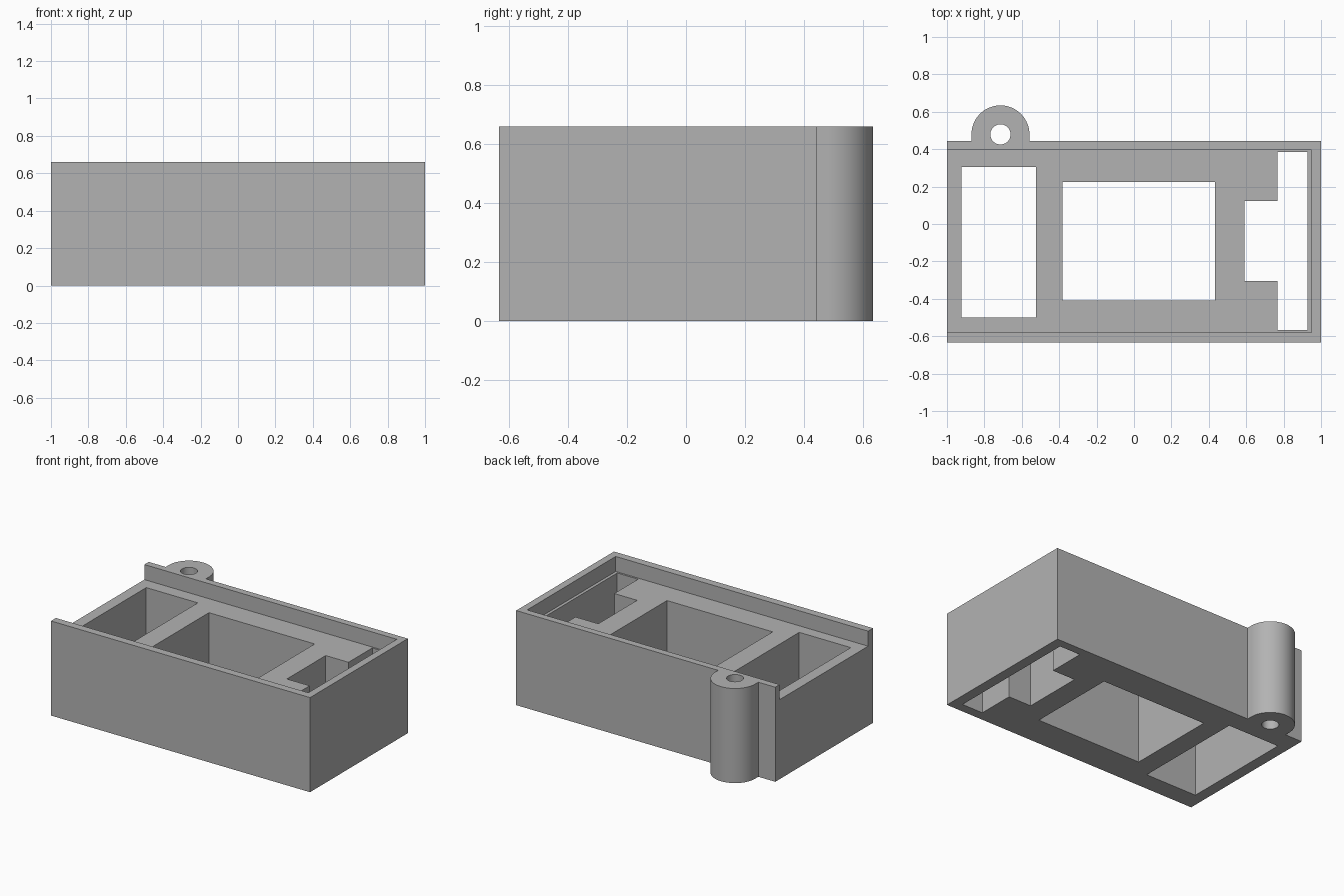
import bpy, bmesh
from math import pi, cos, sin

cube = bpy.data.objects.get("Cube")
if cube:
    bpy.data.objects.remove(cube, do_unlink=True)

HEIGHT = 0.66
FLOOR = 0.555          # height of the recessed tray floor
LUG_X, LUG_Y = -0.714, 0.479

grey = bpy.data.materials.new("plain grey")
grey.use_nodes = True
COLOUR = (0.45, 0.45, 0.45, 1)
grey.diffuse_color = COLOUR
grey.node_tree.nodes["Principled BSDF"].inputs["Base Color"].default_value = COLOUR


def prism(name, outline, z0, z1):
    """Extrude a counter-clockwise outline from z0 to z1."""
    bm = bmesh.new()
    base = bm.faces.new([bm.verts.new((x, y, z0)) for x, y in outline])
    top = bmesh.ops.extrude_face_region(bm, geom=[base])["geom"]
    for v in top:
        if isinstance(v, bmesh.types.BMVert):
            v.co.z = z1
    bmesh.ops.recalc_face_normals(bm, faces=bm.faces)
    mesh = bpy.data.meshes.new(name)
    bm.to_mesh(mesh)
    bm.free()
    mesh.materials.append(grey)
    obj = bpy.data.objects.new(name, mesh)
    bpy.context.collection.objects.link(obj)
    return obj


def rect(x0, x1, y0, y1):
    return [(x0, y0), (x1, y0), (x1, y1), (x0, y1)]


def arc(radius, sweep, steps):
    return [(LUG_X + radius * cos(sweep * i / steps),
             LUG_Y + radius * sin(sweep * i / steps)) for i in range(steps + 1)]


def combine(target, other, operation):
    """Apply a boolean and remove the helper."""
    bpy.context.view_layer.objects.active = target
    mod = target.modifiers.new(operation, "BOOLEAN")
    mod.operation, mod.solver, mod.object = operation, "EXACT", other
    bpy.ops.object.modifier_apply(modifier=mod.name)
    bpy.data.objects.remove(other, do_unlink=True)


# Box with the rounded screw lug on its back wall, as one outline
BACK, FRONT = 0.444, -0.634
lug = arc(0.155, pi, 40)
outline = ([(-1, FRONT), (1, FRONT), (1, BACK), (lug[0][0], BACK)]
           + lug + [(lug[-1][0], BACK), (-1, BACK)])
housing = prism("housing", outline, 0, HEIGHT)

# Shallow tray recess, open at the right end
combine(housing, prism("tray_cutter", rect(-1.2, 0.949, -0.58, 0.396), FLOOR, 1), "DIFFERENCE")

# Openings that run right through: two windows, the T slot, the screw hole
t_slot = [(0.767, -0.567), (0.928, -0.567), (0.928, 0.385), (0.767, 0.385),
          (0.767, 0.123), (0.591, 0.123), (0.591, -0.305), (0.767, -0.305)]
openings = {
    "end_window": rect(-0.922, -0.524, -0.50, 0.305),
    "middle_window": rect(-0.382, 0.434, -0.41, 0.225),
    "t_slot": t_slot,
    "screw_hole": arc(0.054, 2 * pi, 40)[:-1],
}
for name, shape in openings.items():
    combine(housing, prism(name, shape, -0.2, 1), "DIFFERENCE")

# Smooth the round lug and hole, keep the box edges sharp
bpy.ops.object.select_all(action="DESELECT")
housing.select_set(True)
bpy.context.view_layer.objects.active = housing
bpy.ops.object.shade_smooth_by_angle(angle=pi / 6)
